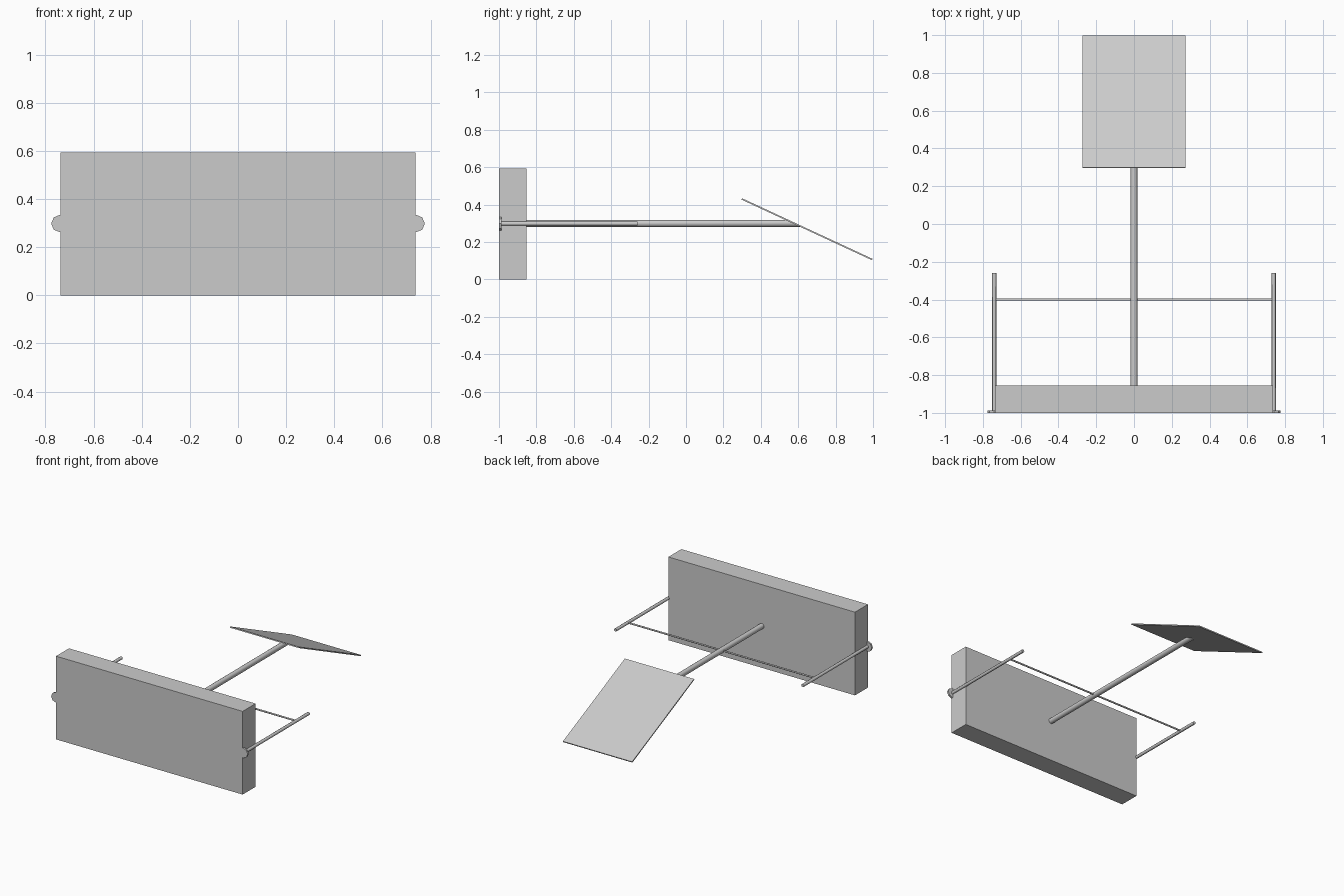
import bpy, math
from mathutils import Vector

if "Cube" in bpy.data.objects:
    bpy.data.objects.remove(bpy.data.objects["Cube"])

MID_Z = 0.298
SLOPE = math.atan2(0.325, 0.70)
PLATE_C = Vector((0, 0.647, 0.268))


def box(name, size, loc, rot_x=0):
    bpy.ops.mesh.primitive_cube_add(size=1, location=loc)
    o = bpy.context.object
    o.name = name
    o.scale = size
    bpy.ops.object.transform_apply(location=False, rotation=False, scale=True)
    o.rotation_euler.x = rot_x
    return o


def rod(name, radius, a, b, sides, smooth=True):
    a, b = Vector(a), Vector(b)
    d = b - a
    bpy.ops.mesh.primitive_cylinder_add(vertices=sides, radius=radius, depth=d.length,
                                        location=(a + b) / 2,
                                        rotation=d.to_track_quat('Z', 'Y').to_euler())
    o = bpy.context.object
    o.name = name
    bpy.ops.object.transform_apply(location=True, rotation=True, scale=True)
    if smooth:
        bpy.ops.object.shade_smooth_by_angle(angle=math.radians(50))
    return o


# front block
box("front_block", (1.474, 0.146, 0.594), (0, -0.927, 0.297))

# tilted rear plate
box("rear_plate", (0.546, 0.77, 0.008), PLATE_C, -SLOPE)

# central pole through the block, its rear end cut to lie against the plate
pole = rod("central_pole", 0.019, (0, -0.998, MID_Z), (0, 0.58, MID_Z), 16)
for v in pole.data.vertices:
    if v.co.y > 0:
        v.co.y = PLATE_C.y - (v.co.z - PLATE_C.z) / math.tan(SLOPE)

# flange of the pole, sunk into the block
rod("pole_flange", 0.21, (0, -0.999, MID_Z), (0, -0.985, MID_Z), 32)

# side rods with flat octagonal heads
for side, s in (("left", -1), ("right", 1)):
    x = 0.74 * s
    rod(side + "_side_rod", 0.011, (x, -0.995, MID_Z), (x, -0.26, MID_Z), 8)
    rod(side + "_rod_head", 0.036, (x, -0.9995, MID_Z), (x, -0.987, MID_Z), 8, False)

# thin cross bar joining the side rods
rod("cross_bar", 0.006, (-0.735, -0.4, MID_Z), (0.735, -0.4, MID_Z), 8)
